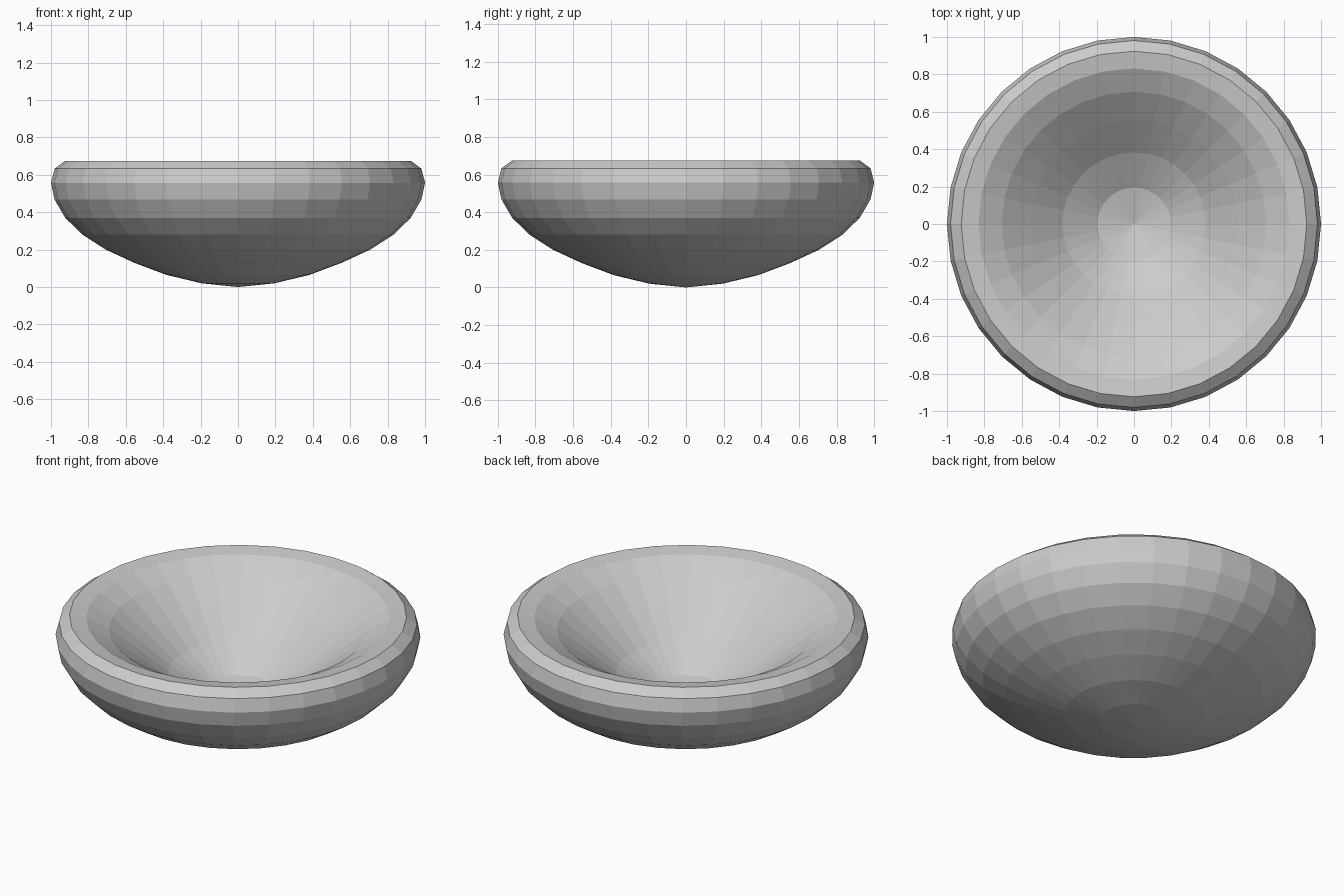
import bpy, bmesh, math

if "Cube" in bpy.data.objects:
    bpy.data.objects.remove(bpy.data.objects["Cube"])

SEGMENTS = 32
STEP = math.pi / 16

# Ring heights from the outer bottom pole, up over the rim, down to the inner pole
heights = [0.005, 0.02, 0.065, 0.13, 0.20, 0.28, 0.37, 0.468, 0.557,
           0.633, 0.675, 0.661, 0.595, 0.478, 0.337, 0.227, 0.182]
heights[0] = 0.0

bm = bmesh.new()

# Rings follow the spacing of a sphere whose top is pushed in
rings = []
for k in range(1, 16):
    r = math.sin(k * STEP)
    rings.append([bm.verts.new((r * math.cos(2 * math.pi * i / SEGMENTS),
                                r * math.sin(2 * math.pi * i / SEGMENTS),
                                heights[k])) for i in range(SEGMENTS)])
bottom = bm.verts.new((0, 0, heights[0]))
inner = bm.verts.new((0, 0, heights[16]))

# Side quads and the two triangle fans
for i in range(SEGMENTS):
    j = (i + 1) % SEGMENTS
    for a, b in zip(rings, rings[1:]):
        bm.faces.new((a[i], a[j], b[j], b[i]))
    bm.faces.new((bottom, rings[0][j], rings[0][i]))
    bm.faces.new((inner, rings[-1][i], rings[-1][j]))

bmesh.ops.recalc_face_normals(bm, faces=bm.faces)
mesh = bpy.data.meshes.new("bowl")
bm.to_mesh(mesh)
bm.free()
bowl = bpy.data.objects.new("bowl", mesh)
bpy.context.collection.objects.link(bowl)
